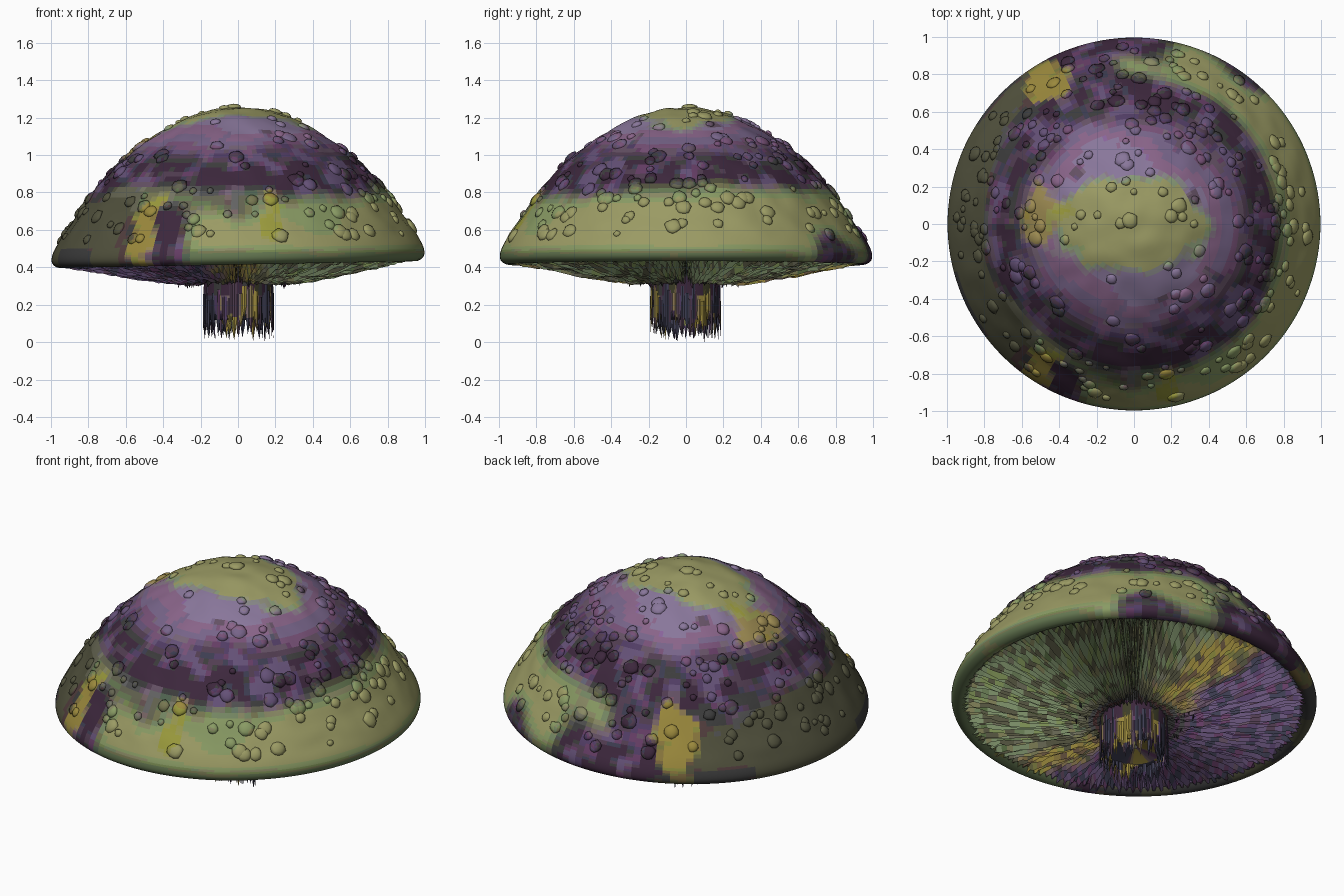
import bpy, bmesh, math, random
from mathutils import Vector, noise

if "Cube" in bpy.data.objects:
    bpy.data.objects.remove(bpy.data.objects["Cube"])

random.seed(7)
TAU = math.tau
OLIVE, LILAC, PURPLE = Vector((.29, .36, .14)), Vector((.27, .17, .31)), Vector((.13, .065, .16))
DARK, MOSS, YELLOW = Vector((.03, .025, .03)), Vector((.075, .075, .05)), Vector((.36, .31, .03))
mats = {}


def step(a, b, v):
    t = max(0, min(1, (v - a) / (b - a)))
    return t * t * (3 - 2 * t)


def material(col):
    key = tuple(round(math.sqrt(c) * 14) for c in col)
    if key not in mats:
        m = bpy.data.materials.new("tint_%d_%d_%d" % key)
        m.diffuse_color = (*[(k / 14) ** 2 for k in key], 1)
        m.use_nodes = True
        m.node_tree.nodes["Principled BSDF"].inputs["Base Color"].default_value = m.diffuse_color
        mats[key] = m
    return mats[key]


def finish(bm, name, color, smooth):
    """Write the mesh, colouring each face by its position."""
    me = bpy.data.meshes.new(name)
    slots = {}
    for f in bm.faces:
        m = material(color(f.calc_center_median()))
        if m not in slots:
            slots[m] = len(slots)
            me.materials.append(m)
        f.material_index = slots[m]
        f.smooth = smooth
    bm.to_mesh(me)
    bm.free()
    ob = bpy.data.objects.new(name, me)
    bpy.context.collection.objects.link(ob)
    return ob


def spline(pts, n):
    """Catmull-Rom curve through profile points."""
    p = [Vector(q) for q in pts]
    p = [2 * p[0] - p[1]] + p + [2 * p[-1] - p[-2]]
    out = []
    for i in range(1, len(p) - 2):
        a, b, c, d = p[i - 1:i + 3]
        for k in range(n):
            t = k / n
            out.append(.5 * (2 * b + (c - a) * t + (2 * a - 5 * b + 4 * c - d) * t * t
                             + (3 * b - a - 3 * c + d) * t ** 3))
    return out + [p[-2]]


def skin(bm, rings):
    """Join closed rings of points with quads."""
    vs = [[bm.verts.new(q) for q in r] for r in rings]
    for a, b in zip(vs, vs[1:]):
        n = len(a)
        for j in range(n):
            bm.faces.new((a[j], b[j], b[(j + 1) % n], a[(j + 1) % n]))
    return vs


def cap_color(p):
    r = math.hypot(p.x, p.y)
    n1, n2 = noise.noise(p * 3.2), noise.noise(p * 9 + Vector((5, 2, 8)))
    c = LILAC.lerp(PURPLE, step(.3, .7, r + .15 * n1))
    speck = step(.5, .65, r + .05 * n1) * step(-.25, .25, n2 + .15)
    c = c.lerp(DARK, .85 * max(speck, .7 * step(.35, .6, n2)))
    low = step(.76, .85, r + .05 * n1)
    c = c.lerp(OLIVE, low * step(.2, .6, .5 + .6 * p.x + .8 * n1 - .25 * max(0, p.y)))
    c = c.lerp(MOSS, low * step(.4, .7, -p.x + .15 * n1))
    crown = math.hypot((p.x + .02) / .42, p.y / .26) + .2 * n2
    c = c.lerp(OLIVE, 1 - step(.85, 1.1, crown))
    for sx, sy, s in ((-.5, .05, .16), (-.5, -.74, .1), (-.48, .78, .13), (.2, -.88, .08)):
        d = math.hypot(p.x - sx, p.y - sy) + .12 * n2
        c = c.lerp(YELLOW, .8 * (1 - step(s * .5, s, d)))
    return c.lerp(DARK, .55 * (1 - step(.47, .52, p.z)) * step(-.3, .2, n1))


def gill_color(p):
    n1, n2 = noise.noise(p * 5), noise.noise(p * 17)
    c = PURPLE.lerp(MOSS.lerp(OLIVE, .6), step(-.1, .25, p.x + .1 * n1))
    c = c.lerp(YELLOW, (1 - step(.05, .16, abs(p.x + .1 * n1))) * .85)
    return c.lerp(DARK, max(.75 * step(-.1, .3, n2), 1 - step(.2, .4, math.hypot(p.x, p.y))))


def tilt(x, r):
    return .02 * x * r


# cap: lathed dome with a rolled rim and a lumpy skin
outline = [(.008, 1.255), (.12, 1.246), (.26, 1.205), (.41, 1.13), (.56, 1.03), (.69, .915), (.8, .785),
           (.885, .66), (.95, .565), (.99, .49), (.992, .44), (.955, .415), (.915, .43), (.88, .475)]
prof = spline(outline, 5)


def cap_point(q, a, lump=True):
    p = Vector((q.x * math.cos(a), q.x * math.sin(a), q.y + tilt(q.x * math.cos(a), q.x)))
    if lump and q.y > .5:
        p += Vector((p.x, p.y, .6)).normalized() * .009 * noise.noise(p * 9) * step(.5, .6, q.y)
    return p


bm = bmesh.new()
rows = skin(bm, [[cap_point(q, TAU * j / 144) for j in range(144)] for q in prof])
bm.faces.new(rows[0])
bmesh.ops.recalc_face_normals(bm, faces=bm.faces)
finish(bm, "mushroom_cap", cap_color, True)

# warts: flattened blobs seated on the dome
bm = bmesh.new()
dome = [i for i, q in enumerate(prof) if q.y > .55 and i > 0]
for k in range(260):
    i = random.choices(dome, [prof[i].x * (1.6 if .55 < prof[i].x < .88 else .8) for i in dome])[0]
    a = random.uniform(0, TAU)
    t = prof[i + 1] - prof[i - 1]
    nrm = Vector((-t.y * math.cos(a), -t.y * math.sin(a), t.x)).normalized()
    rot = nrm.to_track_quat('Z', 'Y')
    s = random.uniform(.018, .045)
    base = cap_point(prof[i], a)
    for v in bmesh.ops.create_icosphere(bm, subdivisions=2, radius=1)['verts']:
        jit = 1 + .25 * noise.noise(v.co * 1.5 + Vector((k, 0, 0)))
        v.co = base + rot @ Vector((v.co.x * s * jit, v.co.y * s * jit, v.co.z * (.01 + .2 * s)))
finish(bm, "cap_warts", cap_color, True)

# gills: radial saw-tooth folds sagging from the rim to the stem
bm = bmesh.new()
edge = spline([(.935, .425), (.8, .395), (.58, .352), (.38, .322), (.25, .31), (.16, .325)], 4)
N = 150
depth = [random.uniform(.6, 1) for _ in range(N)]
lean = [random.uniform(-.3, .3) for _ in range(N)]
rings = []
for k, q in enumerate(edge):
    ring = []
    fade = step(0, 4, k) * .085 + .008
    for j in range(N):
        chip = random.uniform(-.012, .008)
        for off, h in ((.0, 1), (.3, .0), (.6, .0)):
            a = TAU * (j + off + (lean[j] if h else 0) * .6) / N
            z = q.y + chip * h + (fade * (1 - depth[j] * h * .95 if h else 1) if not h
                                  else fade * (1 - depth[j]) * .5)
            x = q.x * math.cos(a)
            ring.append(Vector((x, q.x * math.sin(a), z + tilt(x, q.x))))
    rings.append(ring)
skin(bm, rings)
finish(bm, "gills", gill_color, False)


def stem_color(p):
    n = noise.noise(Vector((p.x * 14, p.y * 14, p.z * 3)))
    c = PURPLE.lerp(YELLOW, step(.15, .35, n) * .8)
    return c.lerp(DARK, max(step(.24, .31, p.z), .75 * step(-.3, .05, -n)))


# stem: short dark tube
bm = bmesh.new()
skin(bm, [[Vector((r * math.cos(TAU * j / 48), r * math.sin(TAU * j / 48), z)) for j in range(48)]
          for r, z in ((.2, .42), (.185, .35), (.18, .25), (.175, .17), (.165, .12), (.14, .13), (.02, .16))])
finish(bm, "stem", stem_color, True)

# stem fibres: tapering spikes forming the torn lower end
bm = bmesh.new()


def spike(a, r, top, low, w):
    u, v = Vector((math.cos(a), math.sin(a), 0)), Vector((-math.sin(a), math.cos(a), 0))
    r2 = r + random.uniform(-.012, .008)
    mid = top * .35 + low * .65
    levels = [[u * (rr + w * f * .4 * math.cos(t)) + v * w * f * math.sin(t) + Vector((0, 0, z))
               for t in (0, TAU / 4, TAU / 2, TAU * .75)]
              for rr, z, f in ((r, top, .9), (r, mid, 1), (r2, low, .08))]
    ends = skin(bm, levels)
    bm.faces.new(ends[-1])


for k in range(64):
    spike(TAU * k / 64 + random.uniform(-.03, .03), .182 + random.uniform(-.006, .006),
          random.uniform(.22, .32), .0 + random.random() ** 1.3 * .13 + .008, random.uniform(.008, .014))
for k in range(40):
    spike(TAU * k / 40, random.uniform(.13, .165), .2, random.uniform(.005, .12), .012)
# small hanging shreds where the gills meet the stem
for k in range(26):
    spike(random.uniform(0, TAU), random.uniform(.22, .34), .36, random.uniform(.285, .31), .012)
spike(.6, .175, .25, 0, .012)
bmesh.ops.recalc_face_normals(bm, faces=bm.faces)
finish(bm, "stem_fibres", stem_color, False)
